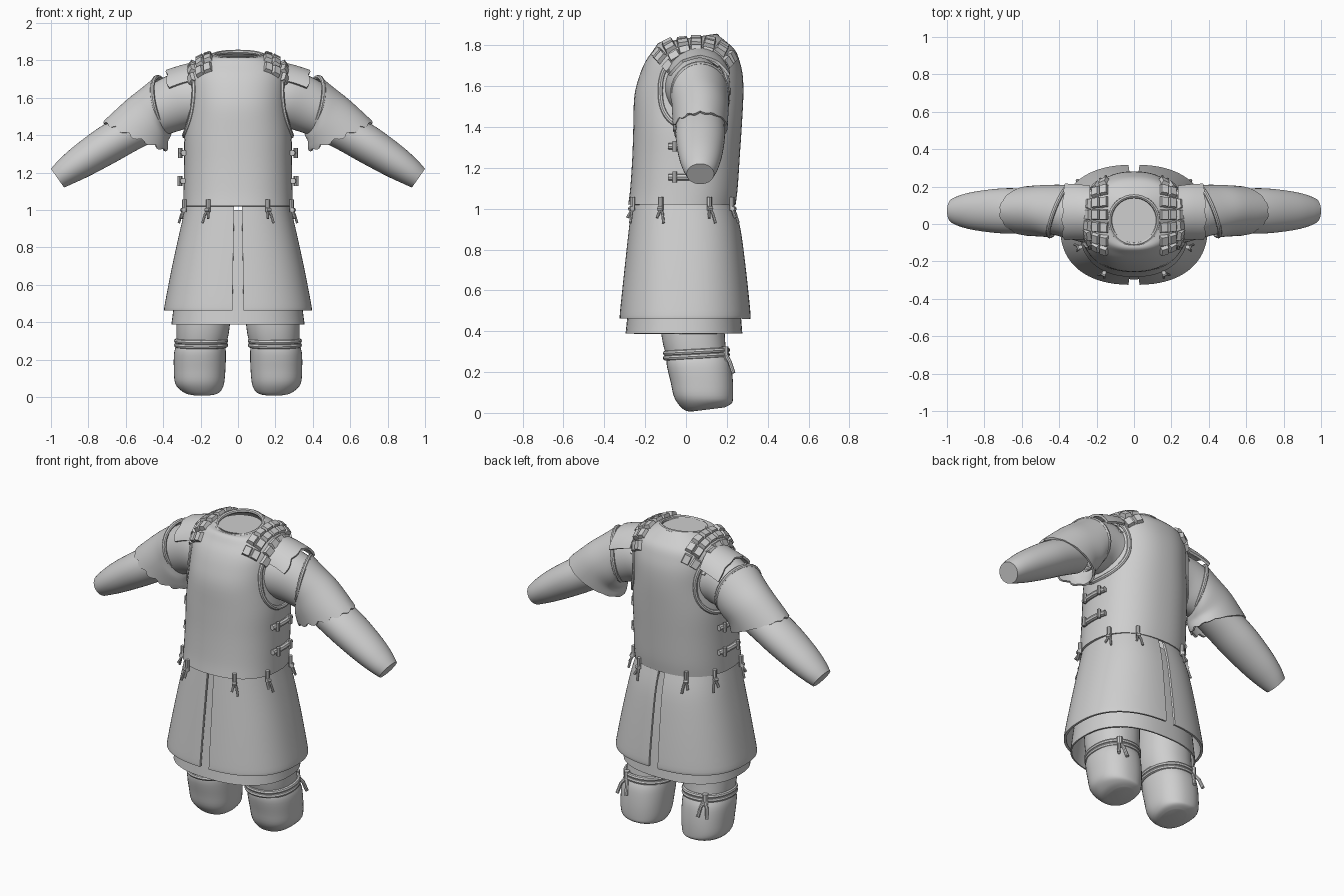
import bpy, bmesh
from math import sin, cos, pi, radians, copysign
from mathutils import Vector
from mathutils.bvhtree import BVHTree

if "Cube" in bpy.data.objects:
    bpy.data.objects.remove(bpy.data.objects["Cube"], do_unlink=True)

GREY = (0.62, 0.62, 0.62, 1)
mat = bpy.data.materials.new("plain grey")
mat.use_nodes = True
mat.diffuse_color = GREY
bsdf = next(n for n in mat.node_tree.nodes if n.type == 'BSDF_PRINCIPLED')
bsdf.inputs["Base Color"].default_value = GREY


def finish(ob, mirror=False, thick=0):
    """Bake thickness, shade, colour and optionally mirror a part."""
    bpy.context.scene.collection.objects.link(ob)
    if thick:
        mod = ob.modifiers.new("thickness", 'SOLIDIFY')
        mod.thickness, mod.offset = thick, 0
    ob_eval = ob.evaluated_get(bpy.context.evaluated_depsgraph_get())
    mesh = bpy.data.meshes.new_from_object(ob_eval)
    name = ob.name
    bpy.data.objects.remove(ob, do_unlink=True)
    ob = bpy.data.objects.new(name, mesh)
    bpy.context.scene.collection.objects.link(ob)
    mesh.materials.clear()
    mesh.materials.append(mat)
    mesh.shade_smooth()
    mesh.set_sharp_from_angle(angle=radians(40))
    if mirror:
        ob.modifiers.new("mirror", 'MIRROR').use_mirror_merge = False
    return ob


def flat(z, rx, front, back, cx=0, tilt=0):
    """Horizontal ring: centre, x axis, y axis."""
    return [cx, (front + back) / 2, z, rx, 0, 0, 0, (back - front) / 2, tilt]


def limb(x, y, z, ux, uz, ry, vx=0):
    """Ring around an arm: centre, upward axis, sideways axis."""
    return [x, y, z, ux, 0, uz, vx, ry, 0]


def ring_points(r, n, power=2, a0=0, a1=2 * pi, closed=True):
    c, u, v = Vector(r[:3]), Vector(r[3:6]), Vector(r[6:])
    out = []
    for i in range(n):
        a = a0 + (a1 - a0) * i / (n if closed else n - 1)
        k = [copysign(abs(w) ** (2 / power), w) for w in (cos(a), sin(a))]
        out.append(c + u * k[0] + v * k[1])
    return out


def between(rings, steps):
    """Smoothly fill in rings between the given ones."""
    out = []
    for i in range(len(rings) - 1):
        quad = [rings[max(0, min(len(rings) - 1, i + k))] for k in (-1, 0, 1, 2)]
        for s in range(steps):
            t = s / steps
            out.append([b + t / 2 * (c - a + t * (2*a - 5*b + 4*c - d + t * (3*(b - c) + d - a)))
                        for a, b, c, d in zip(*quad)])
    return out + [rings[-1]]


def loft(name, rings, n=40, power=2, arc=None, caps=False, wave=0, waves=8,
         mirror=False, thick=0, steps=4):
    closed = arc is None
    a0, a1 = (0, 2 * pi) if closed else arc
    rings = between(rings, steps)
    rows = [ring_points(r, n, power, a0, a1, closed) for r in rings]
    if wave:
        along = (Vector(rings[-1][:3]) - Vector(rings[-2][:3])).normalized()
        for i, p in enumerate(rows[-1]):
            a = a0 + (a1 - a0) * i / n
            p += along * wave * abs(sin(waves * a / 2)) * (0.6 - 0.5 * sin(a))
    bm = bmesh.new()
    rows = [[bm.verts.new(p) for p in row] for row in rows]
    for low, high in zip(rows, rows[1:]):
        for i in range(n if closed else n - 1):
            j = (i + 1) % n
            bm.faces.new((low[i], low[j], high[j], high[i]))
    if caps:
        bm.faces.new(rows[0])
        bm.faces.new(rows[-1])
    bmesh.ops.recalc_face_normals(bm, faces=bm.faces[:])
    mesh = bpy.data.meshes.new(name)
    bm.to_mesh(mesh)
    bm.free()
    return finish(bpy.data.objects.new(name, mesh), mirror, thick)


def pipe(name, pts, r, cyclic=False, mirror=True):
    cu = bpy.data.curves.new(name, 'CURVE')
    cu.dimensions, cu.bevel_depth, cu.bevel_resolution = '3D', r, 2
    cu.use_fill_caps = True
    sp = cu.splines.new('POLY')
    sp.points.add(len(pts) - 1)
    for q, p in zip(sp.points, pts):
        q.co = (*p, 1)
    sp.use_cyclic_u = cyclic
    return finish(bpy.data.objects.new(name, cu), mirror)


# Cuirass with its neck opening
neck = flat(1.825, .13, -.108, .15, tilt=.02)
body = [flat(1.02, .285, -.275, .235), flat(1.1, .283, -.265, .245),
        flat(1.25, .28, -.255, .255), flat(1.4, .278, -.25, .265),
        flat(1.55, .262, -.245, .273), flat(1.65, .26, -.22, .27),
        flat(1.72, .258, -.19, .255), flat(1.77, .24, -.155, .235),
        flat(1.805, .195, -.13, .2), neck]
torso = loft("cuirass", body, 64, 2.3, thick=.016)
pipe("neck_rim", ring_points(neck, 40), .012, True, False)
loft("neck_lining", [flat(1.82, .125, -.1, .145), flat(1.785, .1, -.08, .12),
                     flat(1.77, .03, -.01, .05)], caps=True)
surface = BVHTree.FromPolygons([v.co for v in torso.data.vertices],
                               [p.vertices for p in torso.data.polygons])


def hit(origin, direction):
    p, nrm, _, _ = surface.ray_cast(Vector(origin), Vector(direction).normalized())
    return p, nrm


# Skirt panels split front and back, over an under skirt
gap = pi / 2 - radians(2.6)
loft("skirt_panel", [flat(1.03, .27, -.258, .225), flat(.9, .301, -.273, .26),
                     flat(.7, .345, -.295, .287), flat(.5, .384, -.316, .308),
                     flat(.462, .388, -.318, .308)],
     40, 2.4, (-gap, gap), mirror=True, thick=.014)
loft("under_skirt", [flat(1, .25, -.23, .2), flat(.7, .31, -.26, .245),
                     flat(.388, .352, -.292, .272)], 56, 2.4, thick=.008)

# Legs with a knee band and tied cord
loft("upper_leg", [flat(.95, .12, -.12, .14, .16), flat(.6, .14, -.13, .18, .18),
                   flat(.38, .143, -.12, .19, .187), flat(.26, .128, -.09, .2, .197)],
     power=2.2, caps=True, mirror=True)
loft("lower_leg", [flat(.29, .126, -.09, .2, .197), flat(.24, .138, -.095, .22, .203),
                   flat(.15, .138, -.075, .23, .205), flat(.07, .13, -.055, .23, .205),
                   flat(.03, .1, -.01, .222, .195, .015), flat(.017, .06, .03, .19, .19, .01)],
     power=2.3, caps=True, mirror=True)
for z in (.277, .3):
    pipe("knee_band", ring_points(flat(z, .132, -.1, .203, .197, .008), 36, 2.2), .013, True)
knot = Vector((.265, .192, .29))
pipe("knee_knot", [knot + Vector((0, 0, .035)), knot - Vector((0, 0, .035))], .017)
for dx in (-.015, .025):
    pipe("knee_cord", [knot, knot + Vector((dx, .022, -.04)),
                       knot + Vector((dx * 1.5, .04, -.095))], .01)

# Sleeves, arm guards and forearms
loft("inner_sleeve", [limb(.2, .04, 1.59, 0, .155, .145), limb(.28, .045, 1.59, .02, .152, .142),
                      limb(.37, .06, 1.56, .045, .14, .132), limb(.46, .07, 1.51, .07, .11, .12)],
     mirror=True)
edge = limb(.4, .068, 1.567, .03, .143, .133, -.05)
loft("arm_guard", [edge, limb(.435, .07, 1.525, .065, .13, .134, -.03),
                   limb(.485, .07, 1.475, .105, .11, .132),
                   limb(.545, .07, 1.4, .165, .075, .128)],
     64, wave=.022, waves=14, mirror=True, thick=.012)
pipe("arm_guard_edge", ring_points(edge, 40), .012, True)
loft("forearm", [limb(.5, .07, 1.455, .06, .085, .115), limb(.6, .07, 1.405, .06, .085, .12),
                 limb(.71, .07, 1.34, .058, .083, .12), limb(.84, .07, 1.257, .05, .073, .105),
                 limb(.92, .07, 1.203, .042, .06, .086), limb(.965, .07, 1.17, .035, .05, .067)],
     caps=True, mirror=True)

# Armhole edging laid on the cuirass
hole = [hit((1, y, z), (-1, 0, 0))[0]
        for _, y, z in ring_points([0, .04, 1.575, 0, 0, .18, 0, .165, 0], 48, 2.4)]
pipe("armhole_edge", hole, .013, True)

# Shoulder plate and rows of small scales
loft("shoulder_plate", [limb(.235, .06, 1.6, 0, .185, .16), limb(.3, .065, 1.585, .005, .182, .163),
                        limb(.36, .065, 1.56, .015, .185, .167)],
     36, arc=(-1.05, 1.05), wave=.015, waves=12, mirror=True, thick=.014)
bm = bmesh.new()
for x in (.16, .202, .244):
    for row in range(7):
        a = radians(-42 + 14 * row)
        way = Vector((0, sin(a), cos(a)))
        p, nrm = hit(Vector((x, .05, 1.55)) + way, -way)
        side = Vector((0, cos(a), -sin(a)))
        side = (side - nrm * side.dot(nrm)).normalized()
        across = side.cross(nrm)
        cube = bmesh.ops.create_cube(bm, size=1)["verts"]
        for v in cube:
            shrink = .8 if v.co.z > 0 else 1
            v.co = (p + across * v.co.x * .046 * shrink + side * v.co.y * .06 * shrink
                    + nrm * (v.co.z * .026 + .006))
bmesh.ops.recalc_face_normals(bm, faces=bm.faces[:])
scales = bpy.data.meshes.new("shoulder_scales")
bm.to_mesh(scales)
bm.free()
finish(bpy.data.objects.new("shoulder_scales", scales), True)

# Side straps with toggles
for z in (1.155, 1.305):
    strap = [hit((1, -.085 + .03 * i, z), (-1, 0, 0))[0] + Vector((.012, 0, 0)) for i in range(7)]
    pipe("side_strap", strap, .016)
    for p in (strap[1], strap[5]):
        p = p + Vector((.013, 0, 0))
        pipe("strap_toggle", [p - Vector((0, 0, .026)), p + Vector((0, 0, .026))], .011)

# Waist ties holding the skirt
for x, y in ((.155, -1), (1, -.12), (1, .11), (.155, 1)):
    way = Vector((-1, 0, 0)) if x == 1 else Vector((0, -y, 0))
    p, nrm = hit((x, y, 1.035), way)
    out = Vector((nrm.x, nrm.y, 0)).normalized()
    turn = Vector((-out.y, out.x, 0))
    p = p + out * .01
    up = Vector((0, 0, 1))
    pipe("waist_tie", [p + up * .022, p - up * .045], .012)
    pipe("waist_knot", [p - up * .035 - turn * .012 + out * .008,
                        p - up * .035 + turn * .012 + out * .008], .012)
    for s, drop in ((-.012, .08), (.022, .105)):
        pipe("waist_cord", [p - up * .03, p - up * .06 + out * .013 + turn * s * .6,
                            p - up * drop + out * .024 + turn * s], .007)
